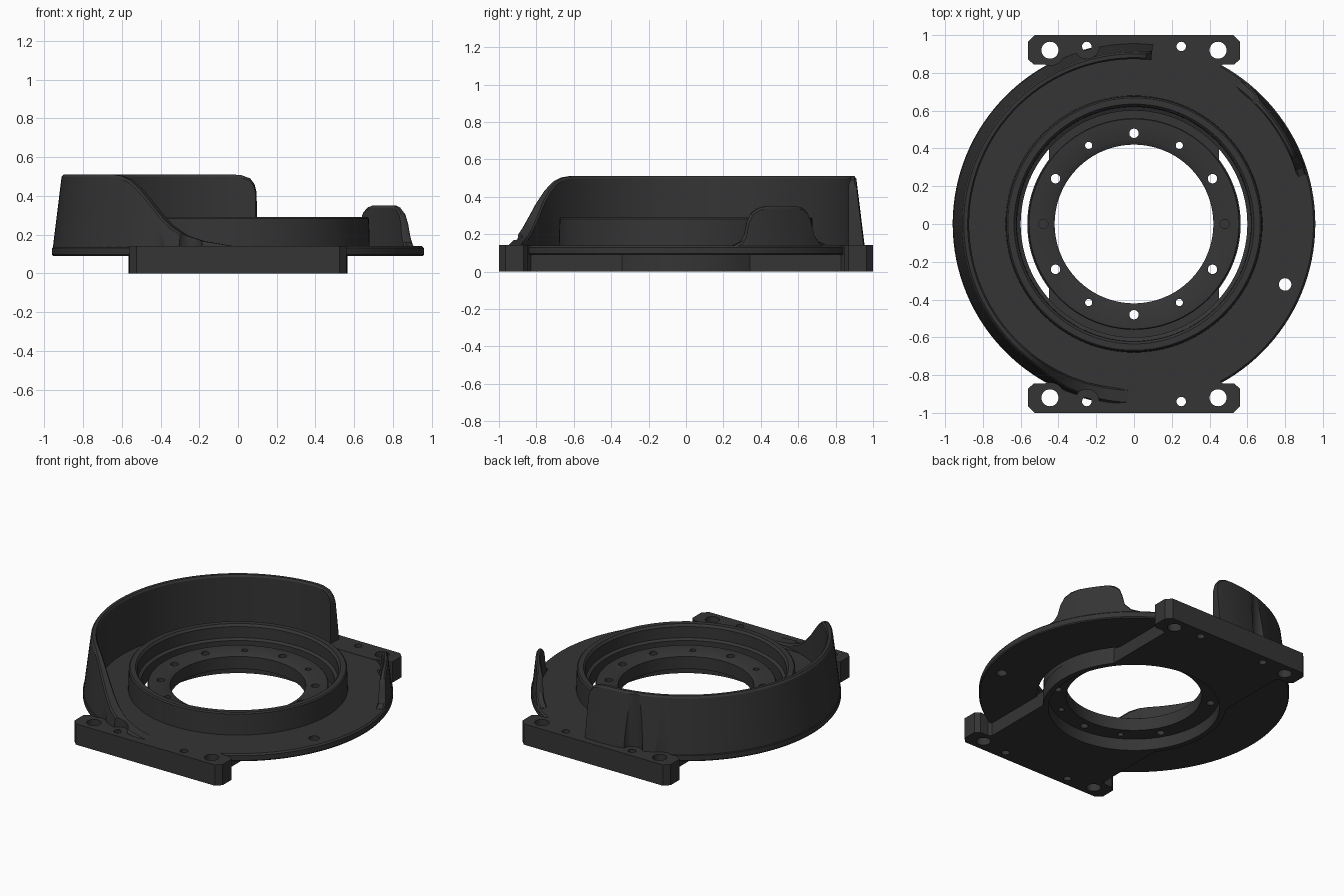
import bpy, bmesh
from math import sin, cos, pi, radians, sqrt, asin

if "Cube" in bpy.data.objects:
    bpy.data.objects.remove(bpy.data.objects["Cube"])

mat = bpy.data.materials.new("dark_grey")
mat.diffuse_color = (0.035, 0.035, 0.035, 1)
mat.use_nodes = True
mat.node_tree.nodes["Principled BSDF"].inputs["Base Color"].default_value = mat.diffuse_color


def make(name, bm):
    bmesh.ops.recalc_face_normals(bm, faces=bm.faces)
    me = bpy.data.meshes.new(name)
    bm.to_mesh(me)
    bm.free()
    ob = bpy.data.objects.new(name, me)
    bpy.context.collection.objects.link(ob)
    me.materials.append(mat)
    return ob


def lathe(name, profile, n=128):
    """Closed (r, z) profile turned round the z axis."""
    bm = bmesh.new()
    rows = [[bm.verts.new((r * cos(2 * pi * i / n), r * sin(2 * pi * i / n), z))
             for r, z in profile] for i in range(n)]
    m = len(profile)
    for i in range(n):
        a, b = rows[i], rows[(i + 1) % n]
        for j in range(m):
            k = (j + 1) % m
            bm.faces.new((a[j], b[j], b[k], a[k]))
    return make(name, bm)


def extrude(name, outline, z0, z1):
    bm = bmesh.new()
    lo = [bm.verts.new((x, y, z0)) for x, y in outline]
    hi = [bm.verts.new((x, y, z1)) for x, y in outline]
    bm.faces.new(lo[::-1])
    bm.faces.new(hi)
    for i in range(len(lo)):
        j = (i + 1) % len(lo)
        bm.faces.new((lo[i], lo[j], hi[j], hi[i]))
    return make(name, bm)


def arc_wall(name, stations, outer, inner, lean):
    """Wall along the rim; stations are (degrees, top height)."""
    bm = bmesh.new()
    rows = []
    for (a0, h0), (a1, h1) in zip(stations, stations[1:]):
        steps = max(1, int(abs(a1 - a0) / 3))
        rows += [(a0 + (a1 - a0) * s / steps, h0 + (h1 - h0) * s / steps)
                 for s in range(steps)]
    rows.append(stations[-1])
    rings = []
    for a, h in rows:
        ro = outer - lean * (h - 0.1)
        sec = [(outer, 0.1), (ro, h - 0.012), (ro - 0.01, h),
               (inner + 0.008, h), (inner, h - 0.012), (inner, 0.1)]
        rings.append([bm.verts.new((r * cos(radians(a)), r * sin(radians(a)), z))
                      for r, z in sec])
    for a, b in zip(rings, rings[1:]):
        for j in range(6):
            k = (j + 1) % 6
            bm.faces.new((a[j], b[j], b[k], a[k]))
    bm.faces.new(rings[0])
    bm.faces.new(rings[-1][::-1])
    return make(name, bm)


def cylinders(name, specs):
    """Cutter made of (x, y, radius, z0, z1) cylinders."""
    bm = bmesh.new()
    for x, y, r, z0, z1 in specs:
        g = bmesh.ops.create_cone(bm, cap_ends=True, segments=32 if r < 0.2 else 96,
                                  radius1=r, radius2=r, depth=z1 - z0)
        bmesh.ops.translate(bm, verts=g["verts"], vec=(x, y, (z0 + z1) / 2))
    ob = make(name, bm)
    ob.hide_render = True
    return ob


def cut(ob, cutter):
    m = ob.modifiers.new("cut", "BOOLEAN")
    m.operation, m.solver, m.object = "DIFFERENCE", "EXACT", cutter
    bpy.context.view_layer.objects.active = ob
    bpy.ops.object.modifier_apply(modifier=m.name)


# Round base disc with the raised centre collar
disc = lathe("disc_and_collar", [
    (0.60, 0.09), (0.955, 0.09), (0.96, 0.097), (0.96, 0.13), (0.95, 0.14),
    (0.68, 0.14), (0.676, 0.282), (0.668, 0.29), (0.635, 0.29), (0.622, 0.275),
    (0.62, 0.20), (0.60, 0.19)])

# Inner bolt flange
flange = lathe("bolt_flange", [
    (0.42, 0.08), (0.56, 0.08), (0.56, 0.175), (0.555, 0.18), (0.45, 0.18), (0.42, 0.165)])

# Lower plate: straight strip with a round middle and wide end ears
R, W = 0.565, 0.45
t = asin(sqrt(R * R - W * W) / R)
quarter = [(R * cos(t * i / 12), R * sin(t * i / 12)) for i in range(13)]
ear = [(0.45, 0.83), (0.47, 0.845), (0.53, 0.845), (0.56, 0.87), (0.56, 0.965), (0.525, 1.0)]
quarter += ear
half = quarter + [(-x, y) for x, y in quarter[::-1]]
outline = half + [(x, -y) for x, y in half[::-1][1:-1]]
plate = extrude("lower_plate", outline, 0.0, 0.1)
bore = cylinders("bore_cutter", [(0, 0, 0.53, -0.1, 0.3)])
cut(plate, bore)

# Upper ear pads at both ends
pads = []
for s, side in ((1, "back"), (-1, "front")):
    pts = [(x, y * s) for x, y in ear] + [(-x, y * s) for x, y in ear[::-1]]
    pads.append(extrude(side + "_ear_pad", pts, 0.09, 0.142))

# Tall guard wall and small guard tab on the rim
wall = arc_wall("tall_guard_wall", [
    (84, 0.42), (84.6, 0.46), (86, 0.49), (89, 0.507), (92, 0.51), (224, 0.51), (228, 0.503),
    (232, 0.48), (236, 0.435), (240, 0.375), (244, 0.305), (248, 0.245),
    (253, 0.195), (259, 0.165), (268, 0.142)], 0.96, 0.873, 0.12)
tab = arc_wall("small_guard_tab", [
    (16, 0.142), (18.5, 0.16), (20, 0.20), (21, 0.27), (22.5, 0.315), (25, 0.34), (28, 0.35),
    (40, 0.35), (42.5, 0.34), (44.5, 0.315), (45.5, 0.27), (46.5, 0.20),
    (49, 0.16), (53, 0.142)], 0.957, 0.90, 0.10)

# Screw holes and the clearance pockets above them
holes = [(0.80, -0.32, 0.033, -0.1, 0.3)]
pockets = []
for sx in (1, -1):
    for sy in (1, -1):
        holes.append((0.445 * sx, 0.92 * sy, 0.045, -0.1, 0.3))
        holes.append((0.25 * sx, 0.94 * sy, 0.025, -0.1, 0.3))
        pockets.append((0.445 * sx, 0.92 * sy, 0.08, 0.14, 0.7))
        pockets.append((0.25 * sx, 0.94 * sy, 0.065, 0.14, 0.7))
for i in range(12):
    a = i * pi / 6
    blind = i % 6 == 0
    r = 0.025 if i % 3 == 0 or i in (1, 5, 7, 11) else 0.019
    holes.append((0.48 * cos(a), 0.48 * sin(a), r, 0.11 if blind else -0.1, 0.3))
hole_cutter = cylinders("hole_cutter", holes)
pocket_cutter = cylinders("pocket_cutter", pockets)
for ob in [disc, flange, plate] + pads:
    cut(ob, hole_cutter)
cut(wall, pocket_cutter)
for c in (bore, hole_cutter, pocket_cutter):
    bpy.data.objects.remove(c)

# Smooth shading with crisp edges
bpy.ops.object.select_all(action="DESELECT")
for ob in bpy.context.collection.objects:
    ob.select_set(True)
bpy.context.view_layer.objects.active = disc
bpy.ops.object.shade_smooth_by_angle(angle=radians(30))
